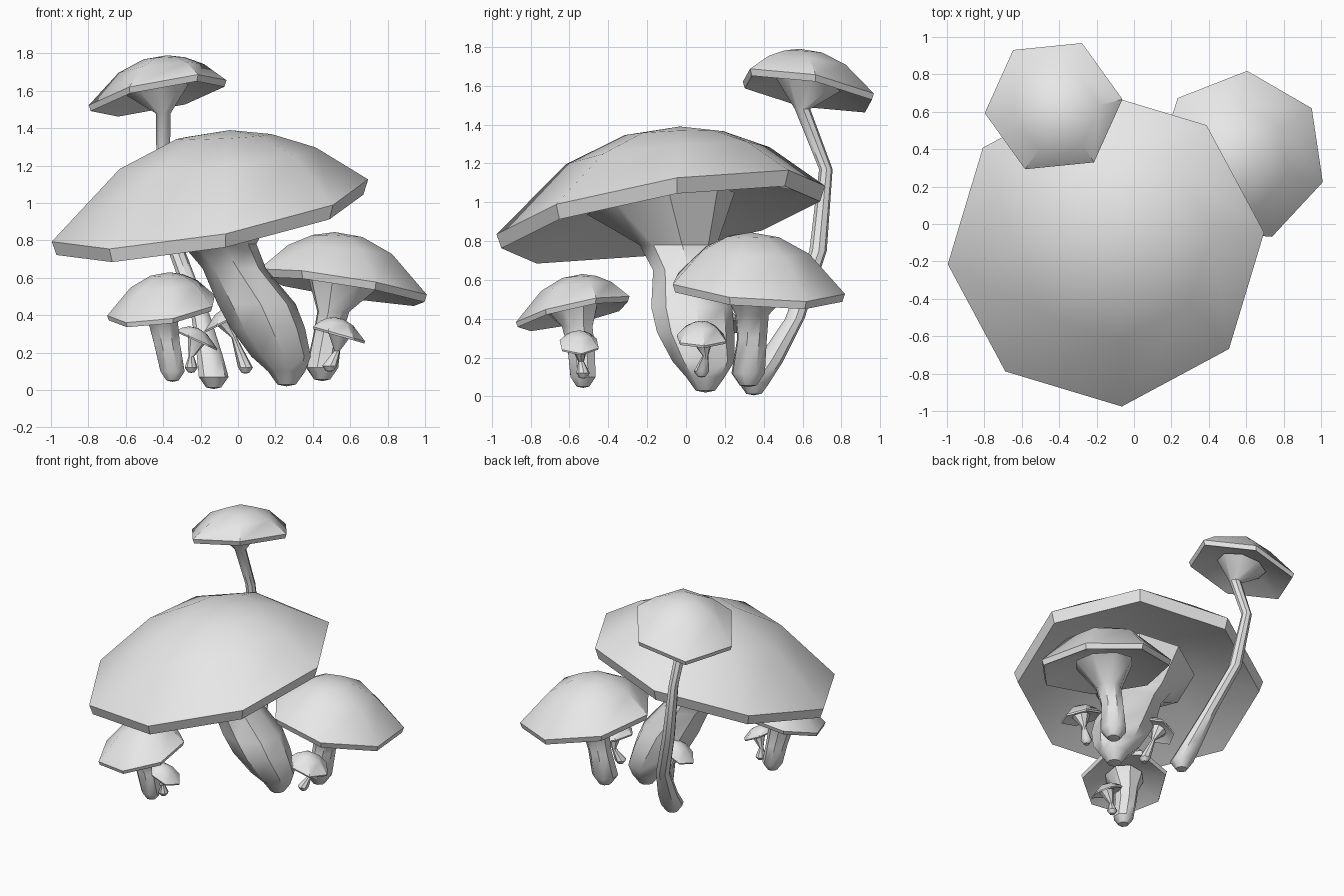
import bpy, bmesh
from math import sin, cos, pi

cube = bpy.data.objects.get("Cube")
if cube:
    bpy.data.objects.remove(cube)

grey = bpy.data.materials.new("pale_grey")
grey.use_nodes = True
GREY = (.8, .8, .8, 1)
grey.diffuse_color = GREY
grey.node_tree.nodes["Principled BSDF"].inputs["Base Color"].default_value = GREY


def loft(name, rings, start, end):
    """Skin a stack of rings and close both ends with a point."""
    bm = bmesh.new()
    loops = [[bm.verts.new(point) for point in ring] for ring in rings]
    count = len(loops[0])
    for low, high in zip(loops, loops[1:]):
        for i in range(count):
            j = (i + 1) % count
            bm.faces.new((low[i], low[j], high[j], high[i]))
    for loop, tip in ((loops[0], start), (loops[-1], end)):
        vert = bm.verts.new(tip)
        for i in range(count):
            bm.faces.new((loop[i], loop[(i + 1) % count], vert))
    bmesh.ops.recalc_face_normals(bm, faces=bm.faces)
    mesh = bpy.data.meshes.new(name)
    bm.to_mesh(mesh)
    bm.free()
    mesh.materials.append(grey)
    ob = bpy.data.objects.new(name, mesh)
    bpy.context.collection.objects.link(ob)
    bpy.ops.object.select_all(action='DESELECT')
    ob.select_set(True)
    bpy.context.view_layer.objects.active = ob
    bpy.ops.object.shade_smooth_by_angle(angle=.7)


def polygon(x, y, radius, sides, turn):
    return [(x + radius * cos(2 * pi * i / sides + turn),
             y + radius * sin(2 * pi * i / sides + turn)) for i in range(sides)]


def mushroom(name, centre, radius, height, tilt, stem, sides=6, turn=.1):
    """Tilted cap on a stem; stem points are (x, y, z, radius) from the bulb up."""
    cx, cy, cz = centre
    rim = polygon(cx, cy, radius, sides, turn)
    # the peak sits a little uphill of the middle
    peak = (cx + .7 * radius * tilt[0], cy + .7 * radius * tilt[1], cz + height)
    hollow = .08 * radius
    band = .09 * radius

    def on_slope(x, y, lift):
        return (x, y, cz + lift + tilt[0] * (x - cx) + tilt[1] * (y - cy))

    # underside rings run from the hollow middle out to the rim
    rings = [[on_slope(cx + (x - cx) * scale, cy + (y - cy) * scale, lift) for x, y in rim]
             for scale, lift in ((.5, hollow), (.97, -band))]
    # dome rings run from the rim up to the peak
    edge = [on_slope(x, y, 0) for x, y in rim]
    for scale, rise in ((1, 0), (.62, .65), (.3, .92)):
        rings.append([(peak[0] + (x - peak[0]) * scale, peak[1] + (y - peak[1]) * scale,
                       z + (peak[2] - z) * rise) for x, y, z in edge])
    top = (cx, cy, cz + hollow)
    loft(name + "_cap", rings, top, peak)

    # stem with a tapered foot below the bulb and a flare that follows the cap
    x, y, z, bulb = stem[0]
    path = [(x, y, z - .7 * bulb, .5 * bulb)] + stem
    rings = [[(px, py, z) for px, py in polygon(x, y, r, 8, turn)] for x, y, z, r in path]
    rings.append([on_slope(px, py, hollow / 2)
                  for px, py in polygon(cx, cy, .45 * radius, 8, turn)])
    loft(name + "_stem", rings, (x, y, stem[0][2] - .8 * bulb), top)


# Large leaning mushroom
mushroom("large_mushroom", centre=(-.15, -.13, .96), radius=.85, height=.43,
         tilt=(.18, .165), sides=8,
         stem=[(.26, .1, .1, .1), (.23, .09, .18, .16), (.16, .05, .33, .2),
               (.1, .03, .46, .21), (-.02, 0, .65, .17), (-.1, -.04, .78, .2)])

# Tall thin mushroom at the back
mushroom("tall_mushroom", centre=(-.43, .63, 1.59), radius=.37, height=.2,
         tilt=(.2, -.18),
         stem=[(-.13, .35, .07, .08), (-.15, .43, .18, .07), (-.2, .56, .4, .05),
               (-.33, .68, .75, .045), (-.4, .72, 1.17, .035), (-.4, .6, 1.48, .04)])

# Medium mushroom on the left side
mushroom("side_mushroom", centre=(.57, .36, .57), radius=.46, height=.275,
         tilt=(-.16, -.08), sides=7, turn=-.3,
         stem=[(.45, .32, .12, .09), (.48, .34, .3, .08), (.51, .34, .42, .09)])

# Small mushroom at the front
mushroom("front_mushroom", centre=(-.4, -.58, .44), radius=.3, height=.19,
         tilt=(.15, .22), sides=7, turn=.4,
         stem=[(-.35, -.53, .1, .07), (-.38, -.54, .25, .075), (-.4, -.56, .36, .085)])

# Three sprouts
mushroom("front_sprout", centre=(-.22, -.55, .27), radius=.11, height=.07, tilt=(-.45, 0),
         stem=[(-.25, -.53, .12, .035), (-.25, -.54, .18, .015)])
mushroom("middle_sprout", centre=(-.07, .18, .37), radius=.11, height=.08, tilt=(.5, 0),
         stem=[(.04, .16, .12, .04), (-.02, .18, .28, .015)])
mushroom("side_sprout", centre=(.54, .08, .3), radius=.14, height=.09, tilt=(-.28, 0),
         stem=[(.49, .08, .13, .04), (.53, .1, .21, .015)])
